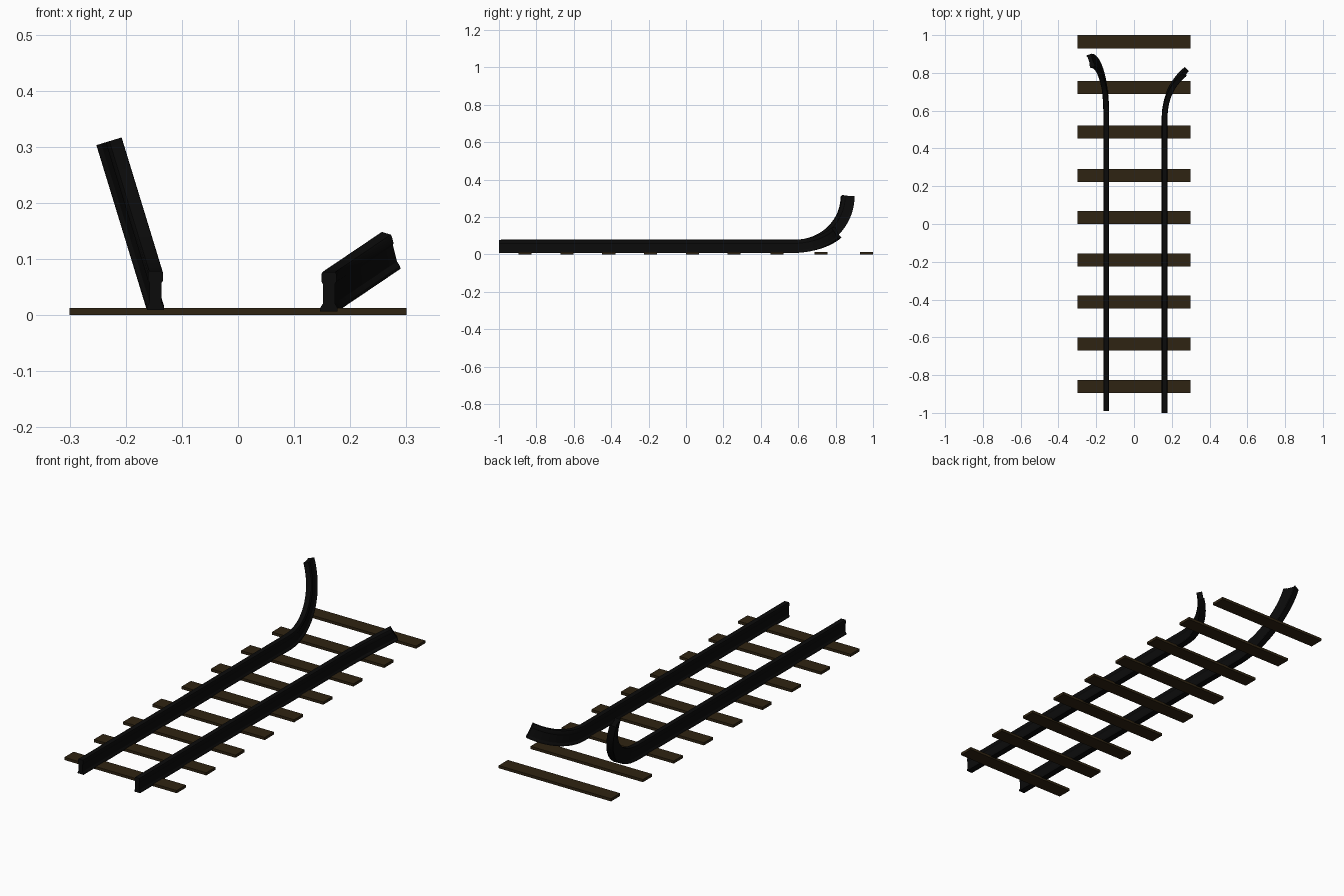
import bpy, bmesh, math

if "Cube" in bpy.data.objects:
    bpy.data.objects.remove(bpy.data.objects["Cube"])


def material(name, color):
    m = bpy.data.materials.new(name)
    m.diffuse_color = (*color, 1)
    m.use_nodes = True
    m.node_tree.nodes["Principled BSDF"].inputs["Base Color"].default_value = m.diffuse_color
    return m


BLACK = material("blackened iron", (0.0032, 0.0032, 0.0032))
WOOD = material("dark wood", (0.028, 0.017, 0.006))


def add_object(name, bm, mat):
    bmesh.ops.recalc_face_normals(bm, faces=bm.faces[:])
    mesh = bpy.data.meshes.new(name)
    bm.to_mesh(mesh)
    bm.free()
    mesh.materials.append(mat)
    ob = bpy.data.objects.new(name, mesh)
    bpy.context.collection.objects.link(ob)
    return ob


# Wooden sleepers
for i, y in enumerate((-0.861, -0.636, -0.413, -0.19, 0.034, 0.257, 0.487, 0.722, 0.965)):
    bm = bmesh.new()
    bmesh.ops.create_cube(bm, size=1)
    for v in bm.verts:
        v.co = (v.co.x * 0.6, v.co.y * 0.07 + y, v.co.z * 0.013 + 0.0065)
    add_object(f"sleeper_{i + 1}", bm, WOOD)

# Rail cross-section: right half, foot to head, then mirrored
HALF = [(0.0155, 0.0), (0.0155, 0.006), (0.0105, 0.014),
        (0.0105, 0.048), (0.0135, 0.053), (0.0135, 0.066), (0.0115, 0.07)]
PROFILE = HALF + [(-x, z) for x, z in reversed(HALF)]


def rail(name, x0, y_start, y_bend, lean, sweep, radius, steps, lift):
    """Straight rail whose end is bent in a plane leaning by 'lean' from vertical."""
    dx, dz = math.sin(lean), math.cos(lean)
    bm = bmesh.new()
    rings = []
    for s in range(-1, steps + 1):
        t = max(s, 0) / steps * sweep
        ring = []
        for px, pz in PROFILE:
            u = px * dx + pz * dz          # along the bend direction
            w = px * dz - pz * dx          # across it, unchanged
            y = y_start if s < 0 else y_bend + (radius - u) * math.sin(t)
            u = radius - (radius - u) * math.cos(t)
            ring.append(bm.verts.new((x0 + u * dx + w * dz, y,
                                      lift + u * dz - w * dx)))
        rings.append(ring)
    n = len(PROFILE)
    for a, b in zip(rings, rings[1:]):
        for i in range(n):
            j = (i + 1) % n
            bm.faces.new((a[i], a[j], b[j], b[i]))
    bm.faces.new(rings[0])
    bm.faces.new(rings[-1])
    ob = add_object(name, bm, BLACK)
    bpy.ops.object.select_all(action='DESELECT')
    bpy.context.view_layer.objects.active = ob
    ob.select_set(True)
    bpy.ops.object.shade_smooth_by_angle(angle=math.radians(30))


# Left rail curls fully upward, right rail splays outward
rail("left_rail", -0.147, -0.99, 0.585, math.radians(-17), math.radians(90), 0.312, 20, 0.009)
rail("right_rail", 0.162, -1.0, 0.56, math.radians(56), math.radians(57), 0.31, 14, 0.007)
